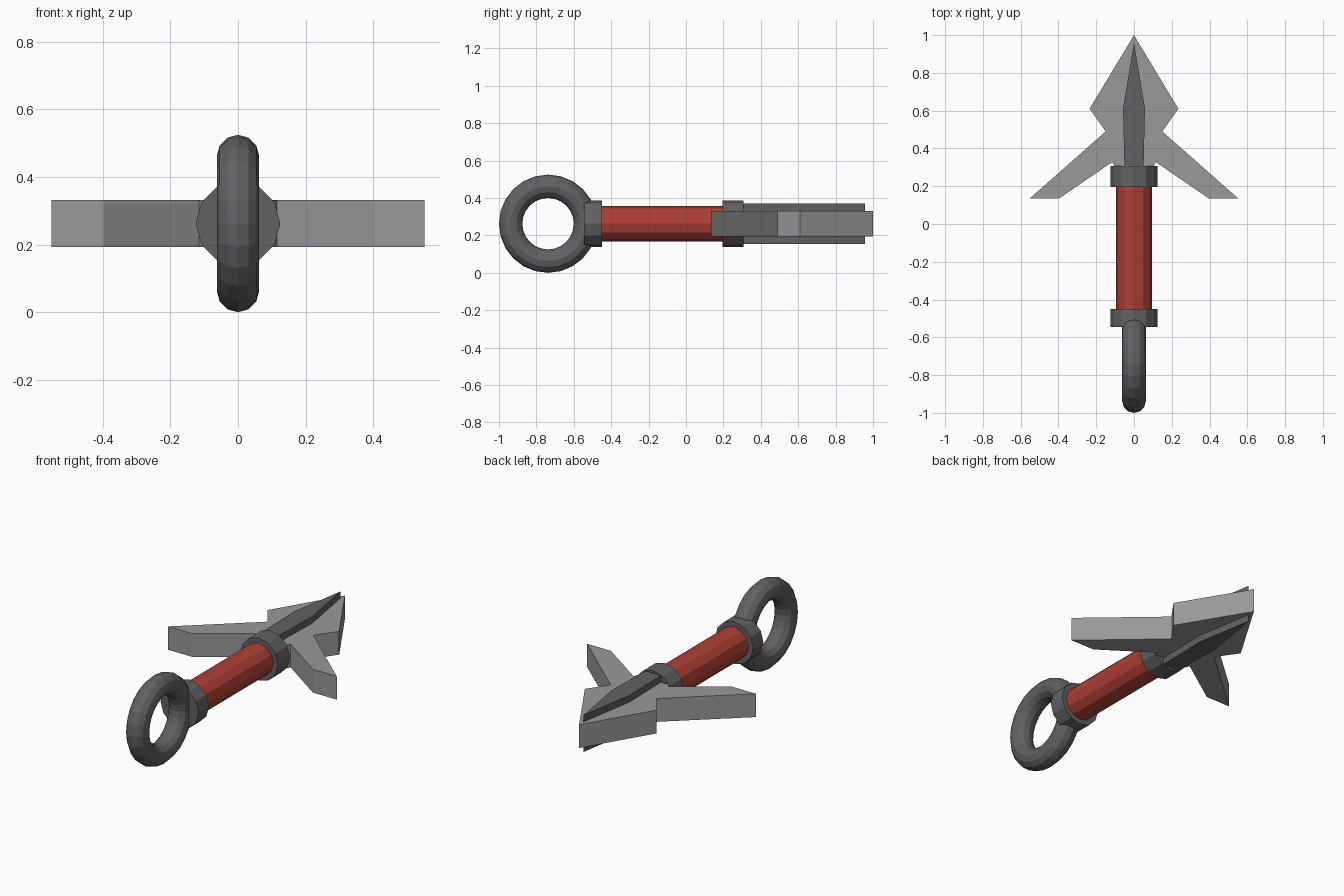
import bpy, bmesh, math

if "Cube" in bpy.data.objects:
    bpy.data.objects.remove(bpy.data.objects["Cube"])

CZ = 0.2625  # height of the central axis


def material(name, color):
    m = bpy.data.materials.new(name)
    m.diffuse_color = (*color, 1)
    m.use_nodes = True
    m.node_tree.nodes["Principled BSDF"].inputs["Base Color"].default_value = m.diffuse_color
    return m


RED = material("red_grip", (0.42, 0.05, 0.035))
DARK = material("dark_metal", (0.12, 0.12, 0.13))
STEEL = material("steel", (0.32, 0.32, 0.33))


def barrel(name, y0, y1, radius, mat):
    """Twelve-sided cylinder lying along y."""
    bpy.ops.mesh.primitive_cylinder_add(
        vertices=12, radius=radius, depth=y1 - y0,
        location=(0, (y0 + y1) / 2, CZ), rotation=(math.pi / 2, 0, 0))
    ob = bpy.context.object
    ob.name = name
    ob.data.materials.append(mat)


def plate(name, half, thickness, mat):
    """Right-half outline (tip first, on the axis) mirrored and extruded in z."""
    outline = half + [(-x, y) for x, y in reversed(half) if x > 0]
    bm = bmesh.new()
    face = bm.faces.new([bm.verts.new((x, y, CZ - thickness / 2)) for x, y in outline])
    top = bmesh.ops.extrude_face_region(bm, geom=[face])["geom"]
    bmesh.ops.translate(bm, vec=(0, 0, thickness),
                        verts=[v for v in top if isinstance(v, bmesh.types.BMVert)])
    bmesh.ops.recalc_face_normals(bm, faces=bm.faces)
    me = bpy.data.meshes.new(name)
    bm.to_mesh(me)
    bm.free()
    me.materials.append(mat)
    bpy.context.collection.objects.link(bpy.data.objects.new(name, me))


# Pommel ring standing in the y-z plane
bpy.ops.mesh.primitive_torus_add(
    major_radius=0.2, minor_radius=0.0625, major_segments=24, minor_segments=12,
    location=(0, -0.7375, CZ), rotation=(0, math.pi / 2, 0))
ring = bpy.context.object
ring.name = "pommel_ring"
ring.data.materials.append(DARK)

# Grip with a collar at each end
barrel("grip", -0.47, 0.22, 0.095, RED)
barrel("rear_collar", -0.545, -0.45, 0.125, DARK)
barrel("front_collar", 0.195, 0.308, 0.125, DARK)

# Barbed blade and its raised central spine
plate("blade", [(0, 1.0), (0.235, 0.61), (0.15, 0.49), (0.552, 0.135),
                (0.397, 0.135), (0.115, 0.328), (0.095, 0.29)], 0.138, STEEL)
plate("blade_spine", [(0, 0.957), (0.058, 0.61), (0.05, 0.28)], 0.218, DARK)
